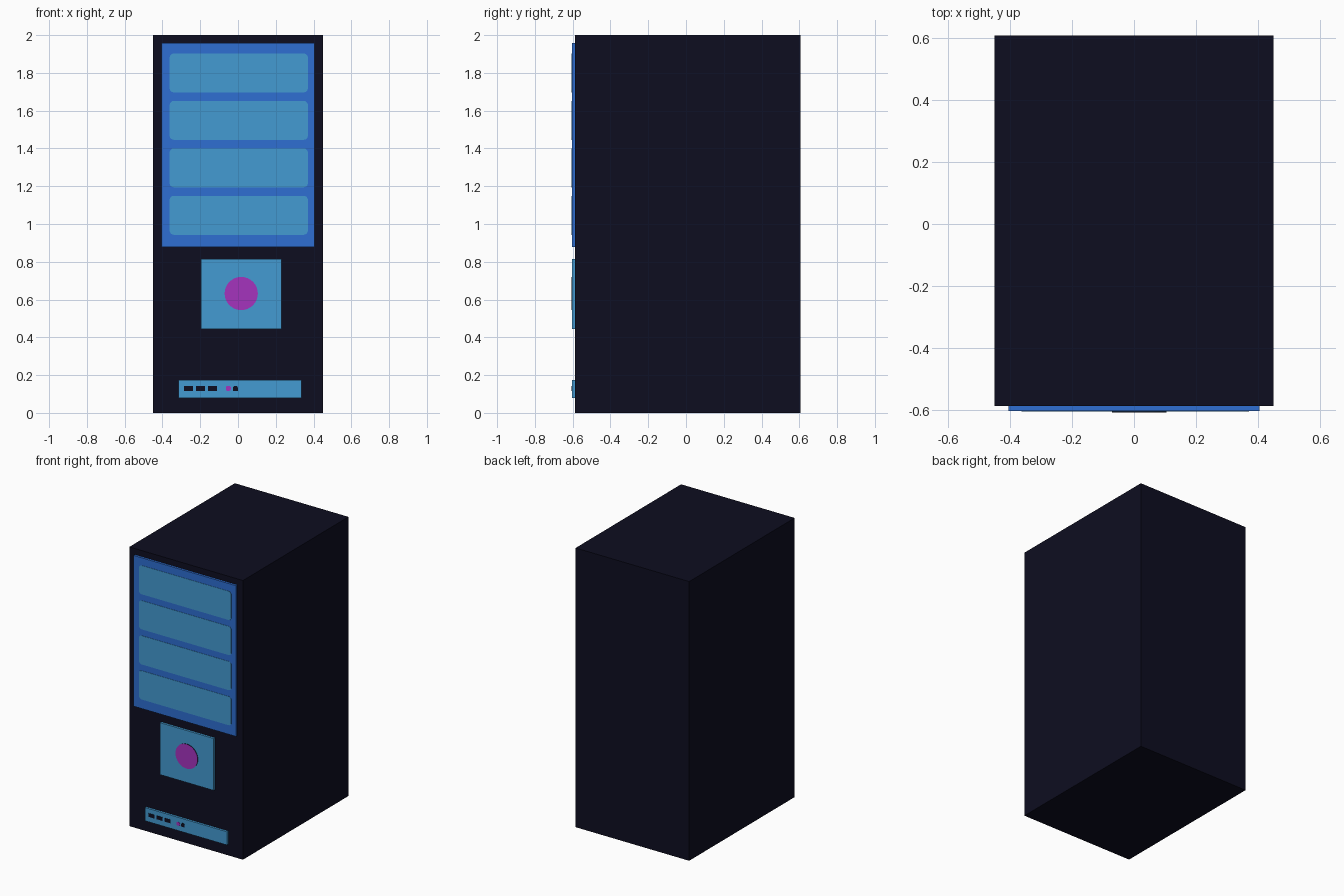
import bpy, bmesh, math

if "Cube" in bpy.data.objects:
    bpy.data.objects.remove(bpy.data.objects["Cube"])


def material(name, srgb):
    lin = [((c / 255 + 0.055) / 1.055) ** 2.4 if c > 10 else c / 255 / 12.92 for c in srgb]
    m = bpy.data.materials.new(name)
    m.diffuse_color = (*lin, 1)
    m.use_nodes = True
    m.node_tree.nodes["Principled BSDF"].inputs["Base Color"].default_value = m.diffuse_color
    return m


DARK = material("dark_navy", (13, 13, 32))
BLUE = material("panel_blue", (46, 110, 210))
LIGHT = material("light_blue", (67, 155, 210))
PURPLE = material("purple", (165, 52, 190))


def plate(name, outline, y_front, y_back, mat, side_mat=None):
    """Extrude an (x, z) outline along y, with an optional second colour on the sides."""
    bm = bmesh.new()
    face = bm.faces.new([bm.verts.new((x, y_front, z)) for x, z in outline])
    ext = bmesh.ops.extrude_face_region(bm, geom=[face])
    for v in ext["geom"]:
        if isinstance(v, bmesh.types.BMVert):
            v.co.y = y_back
    bmesh.ops.recalc_face_normals(bm, faces=bm.faces)
    if side_mat:
        for f in bm.faces:
            f.material_index = 0 if f.normal.y < -0.9 else 1
    me = bpy.data.meshes.new(name)
    bm.to_mesh(me)
    bm.free()
    me.materials.append(mat)
    if side_mat:
        me.materials.append(side_mat)
    ob = bpy.data.objects.new(name, me)
    bpy.context.collection.objects.link(ob)
    return ob


def rect(x0, x1, z0, z1):
    return [(x0, z0), (x1, z0), (x1, z1), (x0, z1)]


def arc(cx, cz, r, a0, a1, n):
    return [(cx + r * math.cos(math.radians(a0 + (a1 - a0) * i / n)),
             cz + r * math.sin(math.radians(a0 + (a1 - a0) * i / n))) for i in range(n + 1)]


def rounded(x0, x1, z0, z1, r, n=5):
    return (arc(x0 + r, z0 + r, r, 180, 270, n) + arc(x1 - r, z0 + r, r, 270, 360, n)
            + arc(x1 - r, z1 - r, r, 0, 90, n) + arc(x0 + r, z1 - r, r, 90, 180, n))


FRONT, PANEL, DETAIL = -0.587, -0.603, -0.605

# Case
plate("case", rect(-0.45, 0.45, 0, 2), FRONT, 0.607, DARK)

# Drive panel with four rounded bays
plate("drive_panel", rect(-0.405, 0.405, 0.877, 1.957), PANEL, FRONT, BLUE)
for i in range(4):
    z = 0.943 + i * 0.2513
    plate(f"drive_bay_{i + 1}", rounded(-0.362, 0.37, z, z + 0.206, 0.022), DETAIL, PANEL, LIGHT)

# Power button on its square plate
plate("button_plate", rect(-0.197, 0.23, 0.443, 0.815), PANEL, FRONT, LIGHT)
plate("power_button", arc(0.017, 0.632, 0.088, 0, 348.75, 31), -0.607, PANEL, PURPLE, DARK)

# Port strip with three sockets, a light and a jack
plate("port_strip", rect(-0.316, 0.335, 0.08, 0.175), PANEL, FRONT, LIGHT)
for i in range(3):
    x = -0.287 + i * 0.0635
    plate(f"socket_{i + 1}", rect(x, x + 0.048, 0.117, 0.143), DETAIL, PANEL, DARK)
plate("indicator_light", rounded(-0.064, -0.038, 0.117, 0.142, 0.007, 3), DETAIL, PANEL, PURPLE)
plate("audio_jack", [(-0.027, 0.117), (0.0, 0.117)] + arc(-0.0135, 0.13, 0.0135, 0, 180, 8),
      DETAIL, PANEL, DARK)
